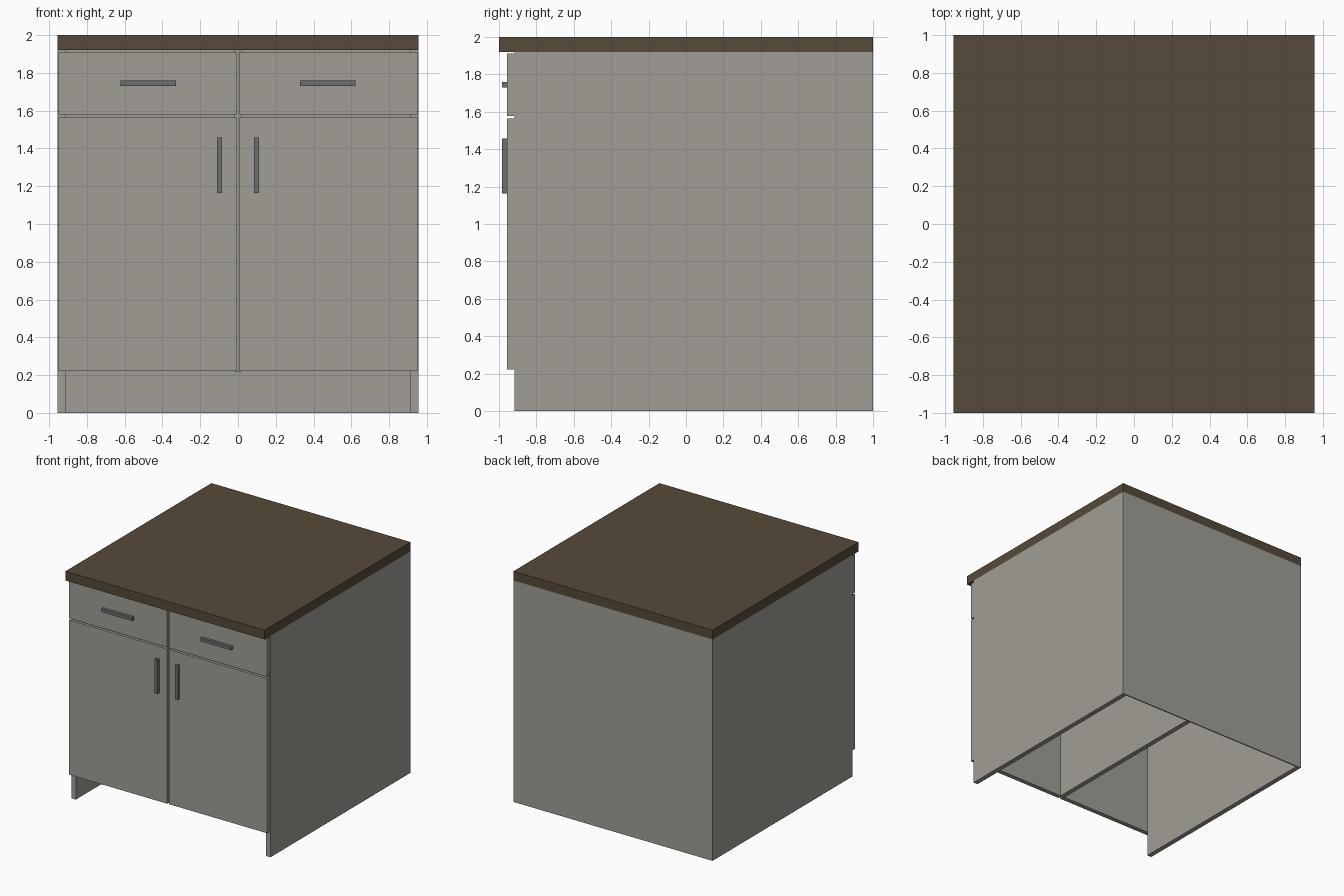
import bpy

if "Cube" in bpy.data.objects:
    bpy.data.objects.remove(bpy.data.objects["Cube"])


def material(name, rgb):
    m = bpy.data.materials.new(name)
    m.diffuse_color = (*rgb, 1)
    m.use_nodes = True
    m.node_tree.nodes["Principled BSDF"].inputs["Base Color"].default_value = m.diffuse_color
    return m


GREY = material("warm_grey_board", (0.352, 0.337, 0.296))
BROWN = material("dark_brown_worktop", (0.093, 0.067, 0.041))
METAL = material("dark_grey_metal", (0.156, 0.156, 0.158))


def box(name, x, y, z, mat):
    """Box from (min, max) ranges on each axis."""
    bpy.ops.mesh.primitive_cube_add(size=1, location=[sum(r) / 2 for r in (x, y, z)])
    ob = bpy.context.object
    ob.name = name
    ob.scale = [r[1] - r[0] for r in (x, y, z)]
    bpy.ops.object.transform_apply(location=False, rotation=False, scale=True)
    ob.data.materials.append(mat)
    return ob


def pair(name, x, y, z, mat):
    """The same box on the right and mirrored on the left."""
    box(name + "_right", x, y, z, mat)
    box(name + "_left", (-x[1], -x[0]), y, z, mat)


W = 0.955        # half width
TOP = 1.92       # underside of the worktop
FRONT = -0.918   # front edge of the carcass
FACE = -0.958    # front of doors and drawers

# Worktop, overhanging at the front
box("worktop", (-W, W), (-1, 1), (TOP, 2), BROWN)

# Carcass, open underneath, with a raised centre divider
pair("side_panel", (W - 0.042, W), (FRONT, 1), (0, TOP), GREY)
box("back_panel", (-W + 0.042, W - 0.042), (0.99, 1), (0, TOP), GREY)
box("centre_divider", (-0.021, 0.021), (FRONT, 0.99), (0.22, TOP), GREY)

# Doors and drawer fronts
pair("door", (0.008, W - 0.006), (FACE, FRONT), (0.222, 1.563), GREY)
pair("drawer_front", (0.008, W - 0.006), (FACE, FRONT), (1.577, 1.911), GREY)

# Bar handles
pair("door_handle", (0.084, 0.112), (-0.985, FACE), (1.163, 1.458), METAL)
pair("drawer_handle", (0.328, 0.622), (-0.985, FACE), (1.731, 1.759), METAL)
